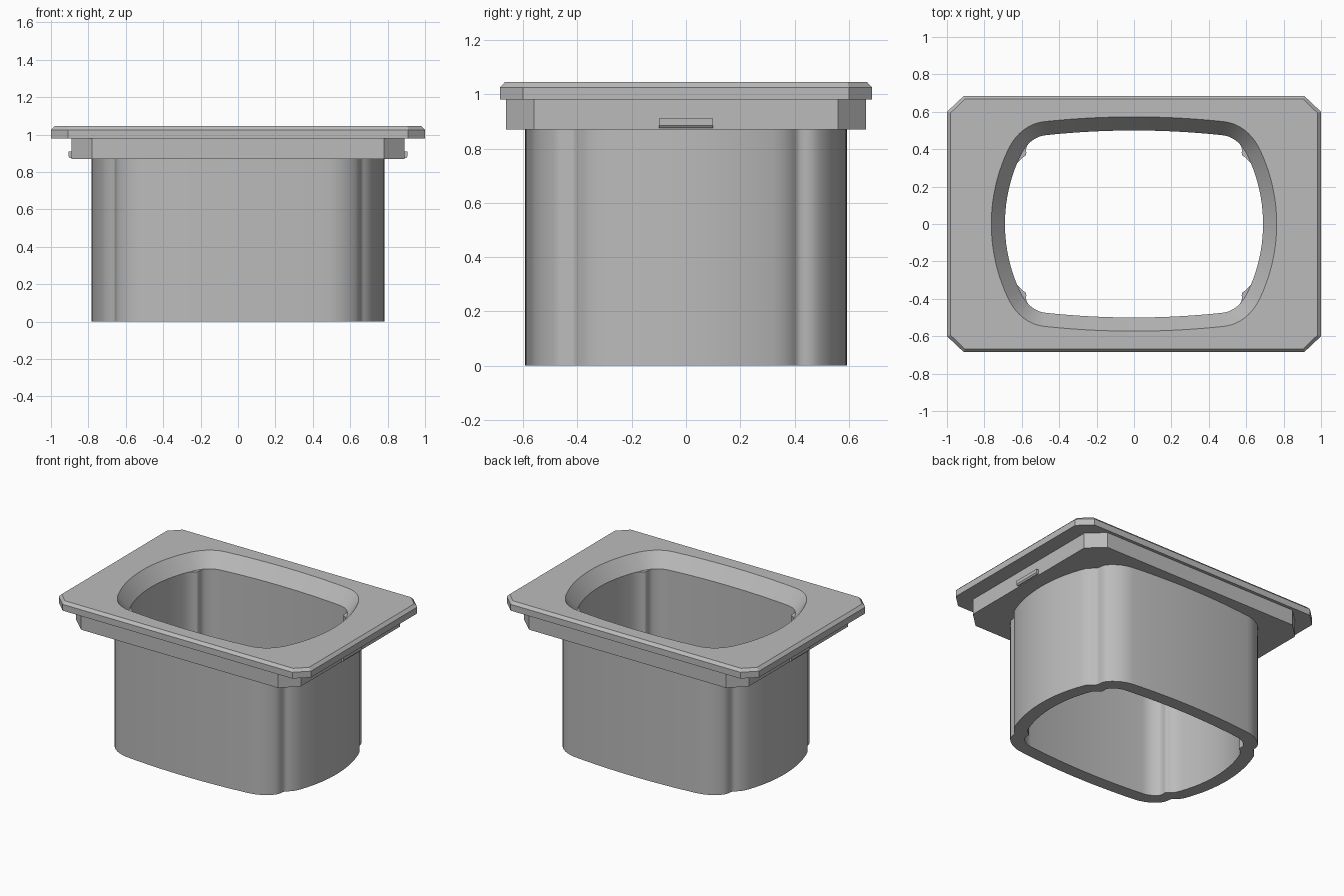
import bpy, bmesh, math
from mathutils import Vector

if "Cube" in bpy.data.objects:
    bpy.data.objects.remove(bpy.data.objects["Cube"], do_unlink=True)

grey = bpy.data.materials.new("plain grey")
grey.use_nodes = True
grey.diffuse_color = (0.5, 0.5, 0.5, 1)
grey.node_tree.nodes["Principled BSDF"].inputs["Base Color"].default_value = (0.5, 0.5, 0.5, 1)


# Quarter of the bore outline: bulging side, rounded corner, bulging front
def quarter():
    side, front = Vector((0.61, 0.36)), Vector((0.47, 0.475))
    control = Vector((0.561, 0.465))
    pts = []
    for i in range(10):
        y = side.y * i / 10
        pts.append(Vector((math.sqrt(0.85 ** 2 - y * y) - 0.16, y)))
    for i in range(24):
        t = i / 24
        pts.append(side * (1 - t) ** 2 + control * 2 * t * (1 - t) + front * t * t)
    for i in range(8):
        x = front.x * (1 - i / 8)
        pts.append(Vector((x, 0.5 - 0.025 * (x / front.x) ** 2)))
    pts.append(Vector((0, 0.5)))
    return pts


def full_outline():
    q = quarter()
    half = q + [Vector((-p.x, p.y)) for p in reversed(q[:-1])]
    return half + [-p for p in half[1:-1]]


BASE = full_outline()


# Outline pushed outwards by an offset, optionally with a flute at each corner
def outline(offset, z, flute=0.0):
    n, ring = len(BASE), []
    for i, p in enumerate(BASE):
        t = (BASE[(i + 1) % n] - BASE[i - 1]).normalized()
        d = (Vector((abs(p.x), abs(p.y))) - Vector((0.603, 0.382))).length
        push = offset - flute * math.exp(-(d / 0.03) ** 2)
        ring.append(Vector((p.x + t.y * push, p.y - t.x * push, z)))
    return ring


# Rectangle with cut corners
def octagon(hx, hy, cx, cy, z):
    q = [(hx, cy), (cx, hy), (-cx, hy), (-hx, cy)]
    return [Vector((x, y, z)) for x, y in q + [(-x, -y) for x, y in q]]


def loft(bm, rings):
    loops = [[bm.verts.new(p) for p in r] for r in rings]
    for a, b in zip(loops, loops[1:]):
        for i in range(len(a)):
            j = (i + 1) % len(a)
            bm.faces.new((a[i], a[j], b[j], b[i]))


# Flat ring between two outlines, facing up or down
def annulus(bm, outer, inner, up):
    edges = []
    for r in (outer, inner):
        vs = [bm.verts.new(p) for p in r]
        edges += [bm.edges.new((vs[i - 1], vs[i])) for i in range(len(vs))]
    res = bmesh.ops.triangle_fill(bm, use_beauty=True, edges=edges, normal=(0, 0, 1))
    for f in res["geom"]:
        if isinstance(f, bmesh.types.BMFace):
            f.normal_update()
            if (f.normal.z > 0) != up:
                f.normal_flip()


def finish(name, bm):
    bmesh.ops.remove_doubles(bm, verts=bm.verts, dist=0.0002)
    mesh = bpy.data.meshes.new(name)
    bm.to_mesh(mesh)
    bm.free()
    mesh.materials.append(grey)
    ob = bpy.data.objects.new(name, mesh)
    bpy.context.collection.objects.link(ob)
    bpy.ops.object.select_all(action="DESELECT")
    ob.select_set(True)
    bpy.context.view_layer.objects.active = ob
    bpy.ops.object.shade_smooth_by_angle(angle=math.radians(28))


TOP, PLATE, FLANGE, LEDGE = 1.045, 0.98, 0.87, 0.945

# Rim plate with chamfered edge and sloping mouth
bm = bmesh.new()
plate_top = octagon(0.98, 0.667, 0.905, 0.595, TOP)
plate_low = octagon(1, 0.685, 0.91, 0.6, PLATE)
flange_top = octagon(0.89, 0.663, 0.78, 0.56, PLATE)
loft(bm, [plate_low, octagon(1, 0.685, 0.91, 0.6, 1.025), plate_top])
annulus(bm, plate_top, outline(0.073, TOP), True)
loft(bm, [outline(0.073, TOP), outline(0, LEDGE)])
loft(bm, [flange_top, plate_low])
finish("rim_plate", bm)

# Flange under the plate
bm = bmesh.new()
flange_low = octagon(0.89, 0.663, 0.78, 0.56, FLANGE)
loft(bm, [flange_low, flange_top])
annulus(bm, flange_low, outline(0.093, FLANGE, 0.025), False)
finish("flange", bm)

# Hollow fluted tube, open at the bottom
bm = bmesh.new()
loft(bm, [outline(0, LEDGE), outline(0, LEDGE, 0.025), outline(0, 0, 0.025),
          outline(0.093, 0, 0.025), outline(0.093, FLANGE, 0.025)])
finish("tube", bm)

# Wedge clips on both short sides
for side, name in ((1, "left_clip"), (-1, "right_clip")):
    bm = bmesh.new()
    profile = [(0.88, 0.875), (0.9, 0.875), (0.907, 0.885), (0.907, 0.91), (0.88, 0.91)]
    ends = [[bm.verts.new((side * x, y, z)) for x, z in profile] for y in (-0.1, 0.1)]
    for e in ends:
        bm.faces.new(e)
    for i in range(len(profile)):
        bm.faces.new((ends[0][i - 1], ends[0][i], ends[1][i], ends[1][i - 1]))
    bmesh.ops.recalc_face_normals(bm, faces=bm.faces)
    finish(name, bm)
